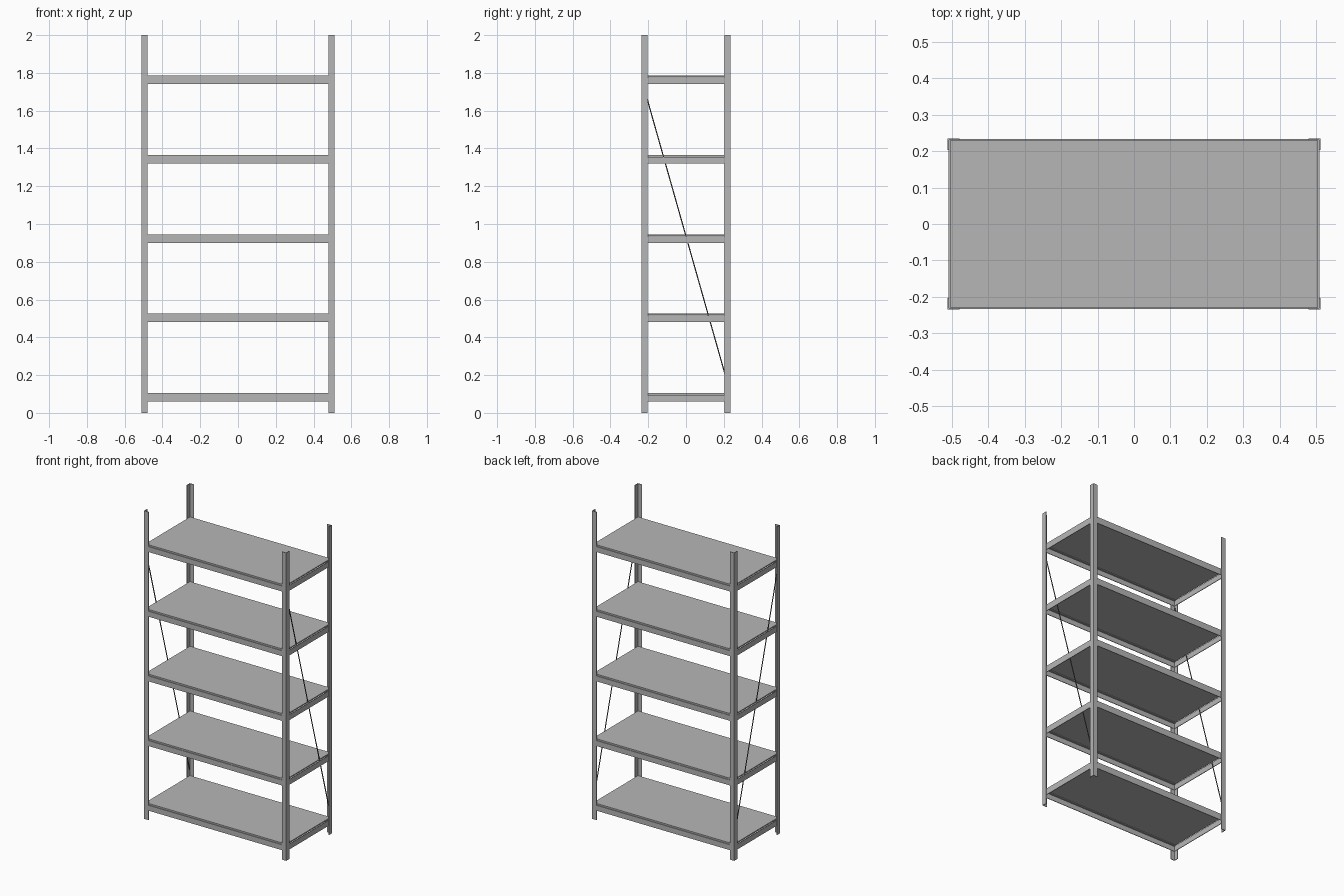
import bpy, bmesh
from mathutils import Vector

cube = bpy.data.objects.get("Cube")
if cube:
    bpy.data.objects.remove(cube, do_unlink=True)


def material(name, rgb):
    m = bpy.data.materials.new(name)
    m.use_nodes = True
    m.diffuse_color = (*rgb, 1)
    m.node_tree.nodes["Principled BSDF"].inputs["Base Color"].default_value = (*rgb, 1)
    return m


steel = material("grey_steel", (0.47, 0.47, 0.47))
dark_steel = material("dark_steel", (0.1, 0.1, 0.1))


def finish(name, bm, mat):
    bmesh.ops.recalc_face_normals(bm, faces=bm.faces)
    mesh = bpy.data.meshes.new(name)
    bm.to_mesh(mesh)
    bm.free()
    mesh.materials.append(mat)
    obj = bpy.data.objects.new(name, mesh)
    bpy.context.collection.objects.link(obj)
    return obj


def extrude_up(name, loop, z0, z1, mat):
    bm = bmesh.new()
    face = bm.faces.new([bm.verts.new((x, y, z0)) for x, y in loop])
    ext = bmesh.ops.extrude_face_region(bm, geom=[face])["geom"]
    verts = [v for v in ext if isinstance(v, bmesh.types.BMVert)]
    bmesh.ops.translate(bm, verts=verts, vec=(0, 0, z1 - z0))
    return finish(name, bm, mat)


def box(name, x0, x1, y0, y1, z0, z1):
    return extrude_up(name, [(x0, y0), (x1, y0), (x1, y1), (x0, y1)], z0, z1, steel)


HX, HY = 0.511, 0.235      # outer half sizes
LEG, WALL = 0.032, 0.004   # angle post flange and wall

# Four angle posts with the corner facing outwards
angle = [(0, 0), (LEG, 0), (LEG, WALL), (WALL, WALL), (WALL, LEG), (0, LEG)]
for sx, side in ((-1, "right"), (1, "left")):
    for sy, end in ((-1, "front"), (1, "back")):
        loop = [(sx * (HX - a), sy * (HY - b)) for a, b in angle]
        extrude_up(f"{end}_{side}_post", loop, 0, 2, steel)

# Five shelves: a thin deck resting on four edge beams
bx, by = HX - 0.002, HY - 0.002
T = 0.004
for i in range(5):
    top = 0.105 + 0.42 * i
    z0, z1 = top - 0.045, top - 0.01
    n = i + 1
    box(f"shelf_deck_{n}", -bx + T, bx - T, -by + T, by - T, top - 0.008, top)
    for s, end, side in ((-1, "front", "right"), (1, "back", "left")):
        ys = sorted((s * by, s * (by - T)))
        box(f"{end}_beam_{n}", -bx, bx, *ys, z0, z1)
        xs = sorted((s * bx, s * (bx - T)))
        box(f"{side}_beam_{n}", *xs, -by + T, by - T, z0, z1)
        # Narrow ledge carrying the deck
        ys = sorted((s * (by - T), s * (by - 0.016)))
        box(f"{end}_ledge_{n}", -bx + T, bx - T, *ys, z1 - 0.002, top - 0.008)

# Thin diagonal brace rod at each end, high at the front and low at the back
for sx, side in ((-1, "right"), (1, "left")):
    a = Vector((sx * 0.503, -0.222, 1.72))
    b = Vector((sx * 0.503, 0.222, 0.15))
    bm = bmesh.new()
    bmesh.ops.create_cone(bm, cap_ends=True, segments=8, radius1=0.003,
                          radius2=0.003, depth=(b - a).length)
    rod = finish(f"{side}_brace_rod", bm, dark_steel)
    rod.rotation_euler = (b - a).to_track_quat("Z", "Y").to_euler()
    rod.location = (a + b) / 2
